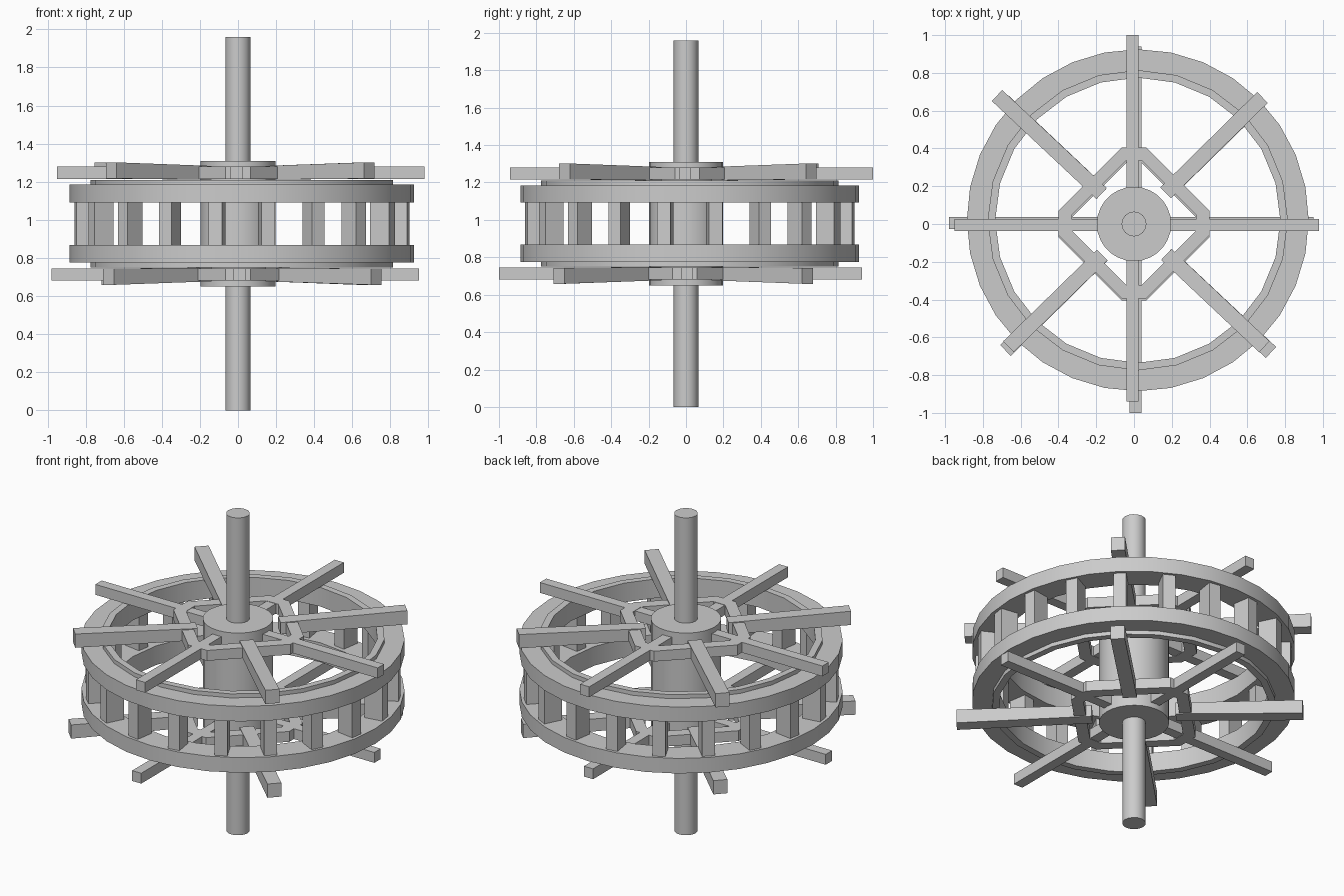
import bpy, bmesh
from math import cos, sin, pi, radians
from mathutils import Vector

if "Cube" in bpy.data.objects:
    bpy.data.objects.remove(bpy.data.objects["Cube"])

MID = 0.98        # height of the wheel's mid plane
RIM_C = (0.02, 0.02)


def finish(name, bm, smooth=False):
    bmesh.ops.recalc_face_normals(bm, faces=bm.faces)
    mesh = bpy.data.meshes.new(name)
    bm.to_mesh(mesh)
    bm.free()
    ob = bpy.data.objects.new(name, mesh)
    bpy.context.collection.objects.link(ob)
    if smooth:
        bpy.ops.object.select_all(action='DESELECT')
        ob.select_set(True)
        bpy.context.view_layer.objects.active = ob
        bpy.ops.object.shade_smooth_by_angle(angle=radians(30))
    return ob


def cylinder(name, r, z0, z1, sides):
    bm = bmesh.new()
    face = bm.faces.new([bm.verts.new((r * cos(2 * pi * i / sides), r * sin(2 * pi * i / sides), z0))
                         for i in range(sides)])
    ext = bmesh.ops.extrude_face_region(bm, geom=[face], use_keep_orig=True)
    bmesh.ops.translate(bm, vec=(0, 0, z1 - z0),
                        verts=[v for v in ext['geom'] if isinstance(v, bmesh.types.BMVert)])
    finish(name, bm, True)


def band(name, outer, inner, z0, z1, smooth=False):
    """Closed band between two matching outlines."""
    bm = bmesh.new()
    loops = [[bm.verts.new((x, y, z)) for x, y in pts]
             for pts, z in ((outer, z0), (outer, z1), (inner, z1), (inner, z0))]
    n = len(outer)
    for k in range(4):
        a, b = loops[k], loops[(k + 1) % 4]
        for i in range(n):
            j = (i + 1) % n
            bm.faces.new((a[i], a[j], b[j], b[i]))
    finish(name, bm, smooth)


def circle(r, n):
    return [(RIM_C[0] + r * cos(2 * pi * i / n), RIM_C[1] + r * sin(2 * pi * i / n)) for i in range(n)]


def beam(name, start, end, w, h0, h1):
    """Box between two points, width w, height h0 at start and h1 at end."""
    start, end = Vector(start), Vector(end)
    d = (end - start).normalized()
    side = Vector((-d.y, d.x, 0)).normalized() * w / 2
    bm = bmesh.new()
    rings = []
    for p, h in ((start, h0), (end, h1)):
        up = Vector((0, 0, h / 2))
        rings.append([bm.verts.new(p + side * a + up * b) for a, b in ((-1, -1), (1, -1), (1, 1), (-1, 1))])
    for i in range(4):
        j = (i + 1) % 4
        bm.faces.new((rings[0][i], rings[0][j], rings[1][j], rings[1][i]))
    bm.faces.new(rings[0])
    bm.faces.new(rings[1])
    finish(name, bm)


# Axle and hub
cylinder("axle", 0.066, 0.0, 1.96, 16)
cylinder("hub", 0.197, 0.65, 1.31, 28)

# Two rims, each with a raised inner lip
for s, label in ((1, "upper"), (-1, "lower")):
    za, zb, zc = MID + s * 0.112, MID + s * 0.205, MID + s * 0.23
    band(label + "_rim", circle(0.905, 32), circle(0.785, 32), za, zb, True)
    band(label + "_rim_lip", circle(0.795, 24), circle(0.755, 24), za, zc, True)

# Posts between the rims
for i in range(20):
    a = radians(9 + 18 * i)
    p = [(RIM_C[0] + r * cos(a), RIM_C[1] + r * sin(a), MID) for r in (0.775, 0.885)]
    beam(f"rim_post_{i + 1}", p[0], p[1], 0.072, 0.25, 0.25)

# Spoke frames; the lower one is the upper one turned through the centre
straight_tips = [(0.98, 0), (0, 1.0), (-0.95, 0), (0, -0.94)]
diagonal_tips = [(0.68, 0.67), (-0.725, 0.68), (-0.665, -0.65), (0.69, -0.65)]


def octagon(a, b, s):
    pts = [(a, b), (b, a), (-b, a), (-a, b), (-a, -b), (-b, -a), (b, -a), (a, -b)]
    return [(x, y + s * 0.006) for x, y in pts]


for s, label in ((1, "upper"), (-1, "lower")):
    z = MID + s * 0.267
    band(label + "_spoke_frame", octagon(0.40, 0.065, s), octagon(0.33, 0.04, s), z - 0.032, z + 0.032)
    for i, (x, y) in enumerate(straight_tips):
        tip = Vector((x, y, 0)) * s
        d = tip.normalized()
        off = Vector((-0.008 * s if x == 0 else 0, -0.005 * s if y == 0 else 0, z))
        beam(f"{label}_straight_spoke_{i + 1}", d * 0.37 + off, tip + off, 0.062, 0.064, 0.064)
        beam(f"{label}_frame_stub_{i + 1}", d * 0.17 + off, d * 0.36 + off, 0.062, 0.06, 0.06)
    for i, (x, y) in enumerate(diagonal_tips):
        tip = Vector((x, y, 0)) * s
        d = tip.normalized()
        beam(f"{label}_diagonal_spoke_{i + 1}", d * 0.235 + Vector((0, 0, z)),
             tip + Vector((0, 0, z + s * 0.012)), 0.08, 0.072, 0.085)
